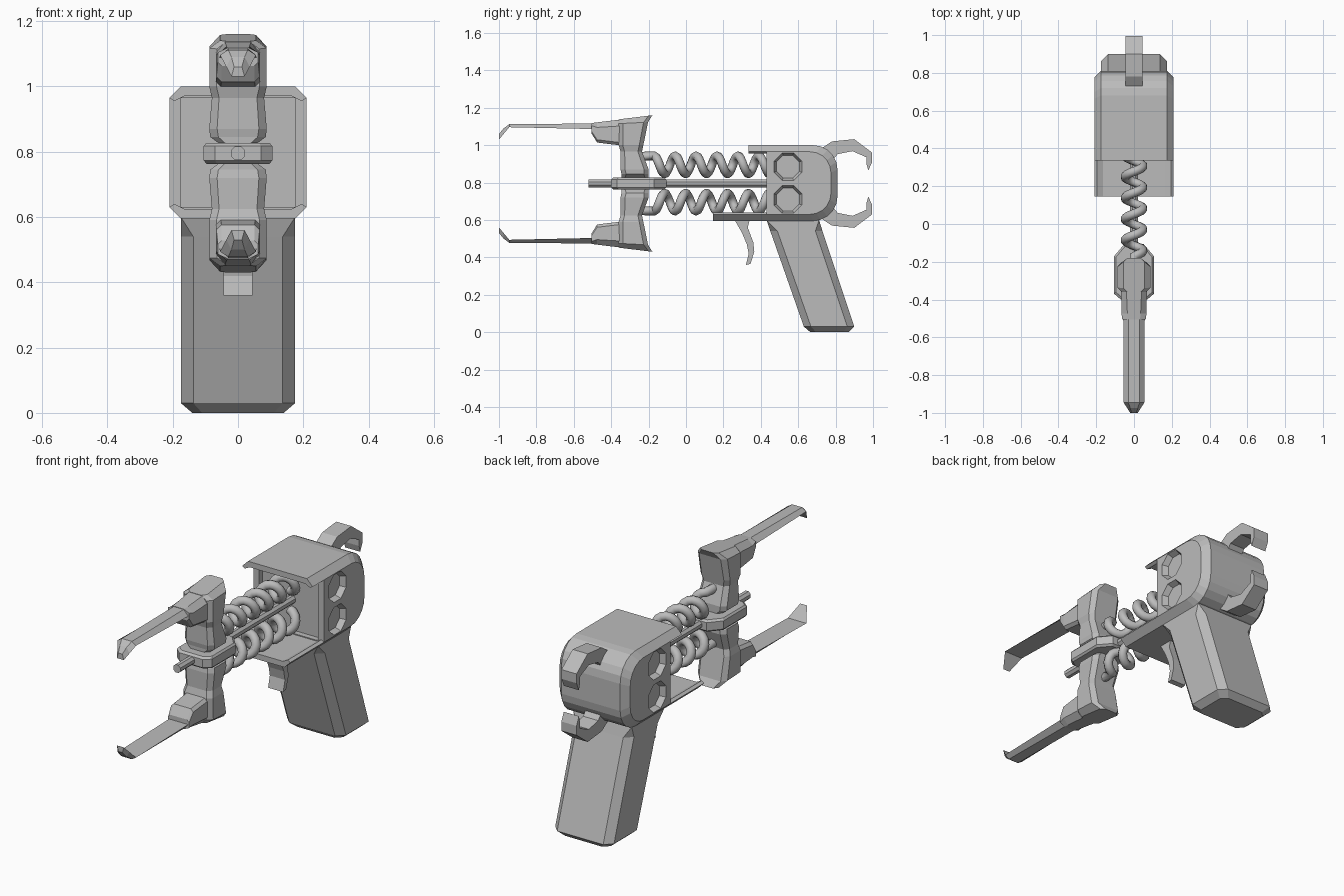
import bpy
import bmesh
import math
from mathutils import Vector

cube = bpy.data.objects.get("Cube")
if cube:
    bpy.data.objects.remove(cube, do_unlink=True)

MID = 0.795  # height of the mirror plane between upper and lower halves

grey = bpy.data.materials.new("plain grey")
grey.use_nodes = True
grey.diffuse_color = (0.5, 0.5, 0.5, 1)
grey.node_tree.nodes["Principled BSDF"].inputs["Base Color"].default_value = (0.5, 0.5, 0.5, 1)


def loft(name, rings, mirrored=False):
    """Skin a stack of equal-length rings and cap both ends."""
    bm = bmesh.new()
    shift = Vector((0, 0, MID if mirrored else 0))
    loops = [[bm.verts.new(Vector(p) - shift) for p in ring] for ring in rings]
    n = len(loops[0])
    for a, b in zip(loops, loops[1:]):
        for i in range(n):
            j = (i + 1) % n
            bm.faces.new((a[i], a[j], b[j], b[i]))
    bm.faces.new(loops[0])
    bm.faces.new(loops[-1])
    bmesh.ops.recalc_face_normals(bm, faces=bm.faces)
    mesh = bpy.data.meshes.new(name)
    bm.to_mesh(mesh)
    bm.free()
    mesh.materials.append(grey)
    ob = bpy.data.objects.new(name, mesh)
    bpy.context.collection.objects.link(ob)
    if mirrored:
        mirror(ob)
    return ob


def mirror(ob):
    ob.location.z = MID
    mod = ob.modifiers.new("Mirror", 'MIRROR')
    mod.use_axis = (False, False, True)
    mod.use_mirror_merge = False


def side_prism(name, profile, half, mirrored=False):
    """Extrude a (y, z) profile across x."""
    return loft(name, [[(x, y, z) for y, z in profile] for x in (-half, half)], mirrored)


def front_prism(name, profile, y0, y1):
    """Extrude an (x, z) profile along y."""
    return loft(name, [[(x, y, z) for x, z in profile] for y in (y0, y1)])


def chamfered(w, y0, y1, c):
    """Rectangle in x and y with cut corners."""
    return [(-w + c, y0), (w - c, y0), (w, y0 + c), (w, y1 - c),
            (w - c, y1), (-w + c, y1), (-w, y1 - c), (-w, y0 + c)]


def octagon(u, v, r):
    angles = [math.tau * (i + 0.5) / 8 for i in range(8)]
    return [(u + r * math.cos(a), v + r * math.sin(a)) for a in angles]


def cut(ob, cutter):
    cutter.hide_render = True
    cutter.hide_viewport = True
    mod = ob.modifiers.new("Cut", 'BOOLEAN')
    mod.object = cutter
    mod.solver = 'EXACT'


# Housing: rounded at the back, edges chamfered towards the sides
def housing_ring(x, inset):
    r = 0.13 - inset / 2
    back, low, high = 0.81 - inset, 0.595 + inset, 1.0 - inset
    pts = [(x, 0.43, high), (x, 0.43, low)]
    for centre, start in ((low + r, -90), (high - r, 0)):
        for k in range(6):
            a = math.radians(start + 18 * k)
            pts.append((x, back - r + r * math.cos(a), centre + r * math.sin(a)))
    return pts


housing = loft("housing", [housing_ring(-0.21, 0.035), housing_ring(-0.175, 0),
                           housing_ring(0.175, 0), housing_ring(0.21, 0.035)])
recess = front_prism("recess_cutter", [(-0.175, 0.63), (0.175, 0.63), (0.175, 0.965), (-0.175, 0.965)], 0.4, 0.46)
cut(housing, recess)
for side in (-1, 1):
    for z in (0.885, 0.71):
        cut(housing, loft("port_cutter", [[(side * x, u, v) for u, v in octagon(0.545, z, r)]
                                          for x, r in ((0.24, 0.08), (0.209, 0.08), (0.18, 0.066))]))

# Plates reaching forward from the housing
half = [(0.21, 0.965), (0.175, 1.0)]
inner = [(0.165, 0.97), (0.195, 0.955)]
hood = half + [(-x, z) for x, z in half[::-1]] + [(-x, z) for x, z in inner[::-1]] + inner
front_prism("top_plate", hood, 0.335, 0.44)
front_prism("bottom_plate", [(x, 1.595 - z) for x, z in hood], 0.145, 0.44)

# Grip: slanted chamfered block with a bevelled foot, chamfers fading at the top
loft("grip", [[(x, y, z) for x, y in chamfered(w, y0, y1, c)] for z, w, y0, y1, c in (
    (0.61, 0.175, 0.427, 0.708, 0.003), (0.595, 0.175, 0.432, 0.713, 0.003), (0.54, 0.175, 0.451, 0.73, 0.038),
    (0.03, 0.175, 0.63, 0.90, 0.038), (0, 0.14, 0.665, 0.87, 0.03))])

# Trigger
side_prism("trigger", [(0.26, 0.6), (0.30, 0.53), (0.325, 0.47), (0.335, 0.42), (0.32, 0.36),
                       (0.345, 0.365), (0.365, 0.43), (0.36, 0.48), (0.33, 0.56), (0.34, 0.6)], 0.045)

# Hooks on the back
side_prism("rear_hook", [(0.69, 0.96), (0.78, 1.02), (0.9, 1.032), (0.995, 0.96), (0.995, 0.91), (0.975, 0.865),
                         (0.965, 0.9), (0.965, 0.935), (0.89, 0.968), (0.81, 0.952), (0.77, 0.9)], 0.045, True)

# Centre bracket and rod
bracket = [(0.05, -0.105), (0.105, -0.17), (0.105, -0.37), (0.07, -0.4)]
bracket += [(-x, y) for x, y in bracket[::-1]]
loft("bracket", [[(x * s, (y + 0.25) * s - 0.25, z) for x, y in bracket]
                 for z, s in ((0.763, 0.92), (0.773, 1), (0.817, 1), (0.827, 0.92))])
loft("bracket_core", [[(x, y, z) for x, y in chamfered(0.06, -0.345, -0.205, 0.02)] for z in (0.74, 0.85)])
front_prism("rod", octagon(0, MID, 0.023), -0.52, 0.47)

# Upright arms: (height, half width, front, back, corner, rise towards the back)
sections = [(0.828, 0.062, -0.345, -0.20, 0.02, 0), (0.845, 0.085, -0.345, -0.20, 0.025, 0),
            (0.87, 0.088, -0.35, -0.20, 0.024, 0), (0.965, 0.08, -0.35, -0.235, 0.022, 0),
            (1.0, 0.088, -0.36, -0.228, 0.022, 0), (1.115, 0.088, -0.36, -0.203, 0.024, 0.008),
            (1.138, 0.055, -0.36, -0.18, 0.02, 0.022)]
loft("arm", [[(x, y, z + rise * (y - y0) / (y1 - y0)) for x, y in chamfered(w, y0, y1, c)]
             for z, w, y0, y1, c, rise in sections], True)


# Prong sockets and prongs: rings along y
def socket_ring(y, low, high, wide, narrow, chin):
    mid = high - 0.25 * (high - low)
    return [(-narrow, y, high), (narrow, y, high), (wide, y, mid), (wide, y, low + chin),
            (wide - chin, y, low), (-wide + chin, y, low), (-wide, y, low + chin), (-wide, y, mid)]


loft("prong_socket", [socket_ring(-0.3, 0.995, 1.138, 0.068, 0.04, 0.015),
                      socket_ring(-0.36, 1.0, 1.136, 0.068, 0.04, 0.015),
                      socket_ring(-0.475, 1.014, 1.122, 0.066, 0.035, 0.015),
                      socket_ring(-0.505, 1.062, 1.118, 0.062, 0.032, 0.012)], True)
prong = [(-0.49, 1.086, 1.116, 0.057, 0.03), (-0.945, 1.096, 1.112, 0.055, 0.03),
         (-0.975, 1.06, 1.09, 0.036, 0.02), (-1.0, 1.03, 1.06, 0.02, 0.012)]
loft("prong", [[(-n, y, hi), (n, y, hi), (w, y, lo), (-w, y, lo)] for y, lo, hi, w, n in prong], True)

# Coil springs, with a straight lead into the arm
curve = bpy.data.curves.new("spring", 'CURVE')
curve.dimensions = '3D'
curve.bevel_depth = 0.024
curve.bevel_resolution = 2
curve.use_fill_caps = True
turns, steps, radius = 5.5, 14, 0.048
path = [(0, -0.24, 0.94 - MID)]
for i in range(int(turns * steps) + 1):
    a = math.pi / 2 - math.tau * i / steps
    path.append((radius * math.cos(a), -0.17 + 0.112 * i / steps, 0.895 - MID + radius * math.sin(a)))
spline = curve.splines.new('POLY')
spline.points.add(len(path) - 1)
for point, co in zip(spline.points, path):
    point.co = (*co, 1)
curve.materials.append(grey)
temp = bpy.data.objects.new("spring_path", curve)
bpy.context.collection.objects.link(temp)
mesh = bpy.data.meshes.new_from_object(temp.evaluated_get(bpy.context.evaluated_depsgraph_get()))
bpy.data.objects.remove(temp, do_unlink=True)
spring = bpy.data.objects.new("spring", mesh)
bpy.context.collection.objects.link(spring)
mirror(spring)
for poly in mesh.polygons:
    poly.use_smooth = len(poly.vertices) == 4
